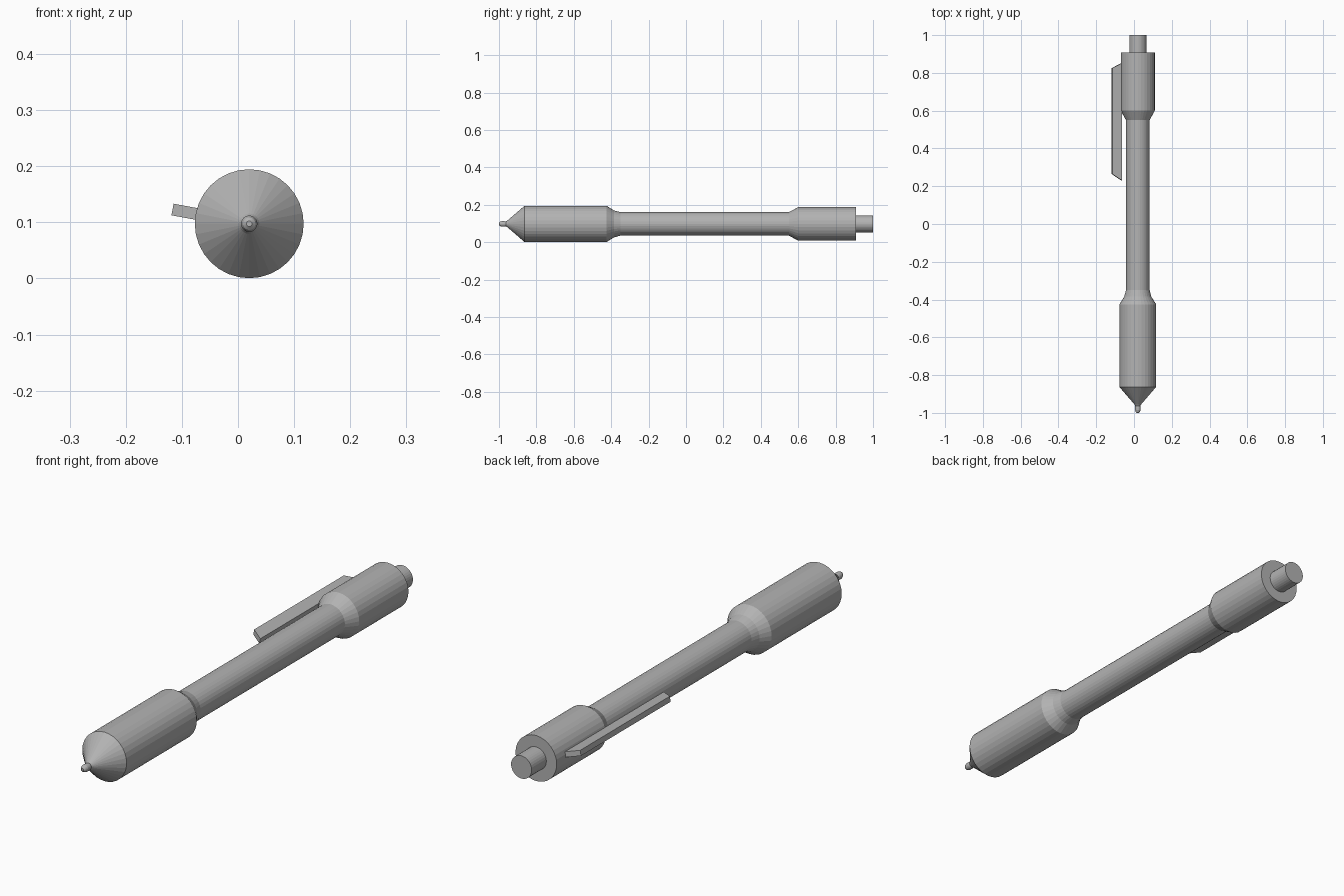
import bpy, bmesh, math
from mathutils import Matrix, Vector

cube = bpy.data.objects.get("Cube")
if cube:
    bpy.data.objects.remove(cube, do_unlink=True)

AXIS = Vector((0.02, 0, 0.0975))   # centre line of the pen
SIDES = 32

grey = bpy.data.materials.new("plain grey")
grey.use_nodes = True
colour = (0.45, 0.45, 0.45, 1)
grey.diffuse_color = colour
grey.node_tree.nodes["Principled BSDF"].inputs["Base Color"].default_value = colour


def finish(name, bm):
    bmesh.ops.recalc_face_normals(bm, faces=bm.faces)
    mesh = bpy.data.meshes.new(name)
    bm.to_mesh(mesh)
    bm.free()
    mesh.materials.append(grey)
    obj = bpy.data.objects.new(name, mesh)
    obj.location = AXIS
    bpy.context.collection.objects.link(obj)
    return obj


def turned(name, profile):
    """Closed round part along y from (y, radius) pairs."""
    bm = bmesh.new()
    rings = []
    for y, r in profile:
        angles = [2 * math.pi * i / SIDES for i in range(SIDES)]
        rings.append([bm.verts.new((r * math.cos(a), y, r * math.sin(a))) for a in angles])
    for a, b in zip(rings, rings[1:]):
        for i in range(SIDES):
            j = (i + 1) % SIDES
            bm.faces.new((a[i], a[j], b[j], b[i]))
    bm.faces.new(rings[0])
    bm.faces.new(rings[-1])
    return finish(name, bm)


# Writing point, grip, barrel, rear sleeve and push button
turned("ball_point", [(-1, 0.005), (-0.995, 0.011), (-0.985, 0.0145),
                      (-0.972, 0.0145), (-0.955, 0.012)])
turned("grip", [(-0.967, 0.011), (-0.955, 0.018), (-0.863, 0.097), (-0.425, 0.097),
                (-0.385, 0.072), (-0.35, 0.0625)])
turned("barrel", [(-0.36, 0.0625), (0.57, 0.0625)])
turned("rear_sleeve", [(0.55, 0.0625), (0.6, 0.09), (0.908, 0.09)])
turned("push_button", [(0.89, 0.045), (1, 0.045)])

# Pocket clip: slanted-end bar, turned slightly up around the centre line
bm = bmesh.new()
outline = [(-0.087, 0.23), (-0.139, 0.265), (-0.139, 0.825), (-0.087, 0.852)]
base = bm.faces.new([bm.verts.new((x, y, -0.0105)) for x, y in outline])
top = bmesh.ops.extrude_face_region(bm, geom=[base])
bmesh.ops.translate(bm, vec=(0, 0, 0.021),
                    verts=[g for g in top["geom"] if isinstance(g, bmesh.types.BMVert)])
bmesh.ops.rotate(bm, verts=bm.verts, cent=(0, 0, 0),
                 matrix=Matrix.Rotation(math.radians(10.5), 3, "Y"))
finish("pocket_clip", bm)
